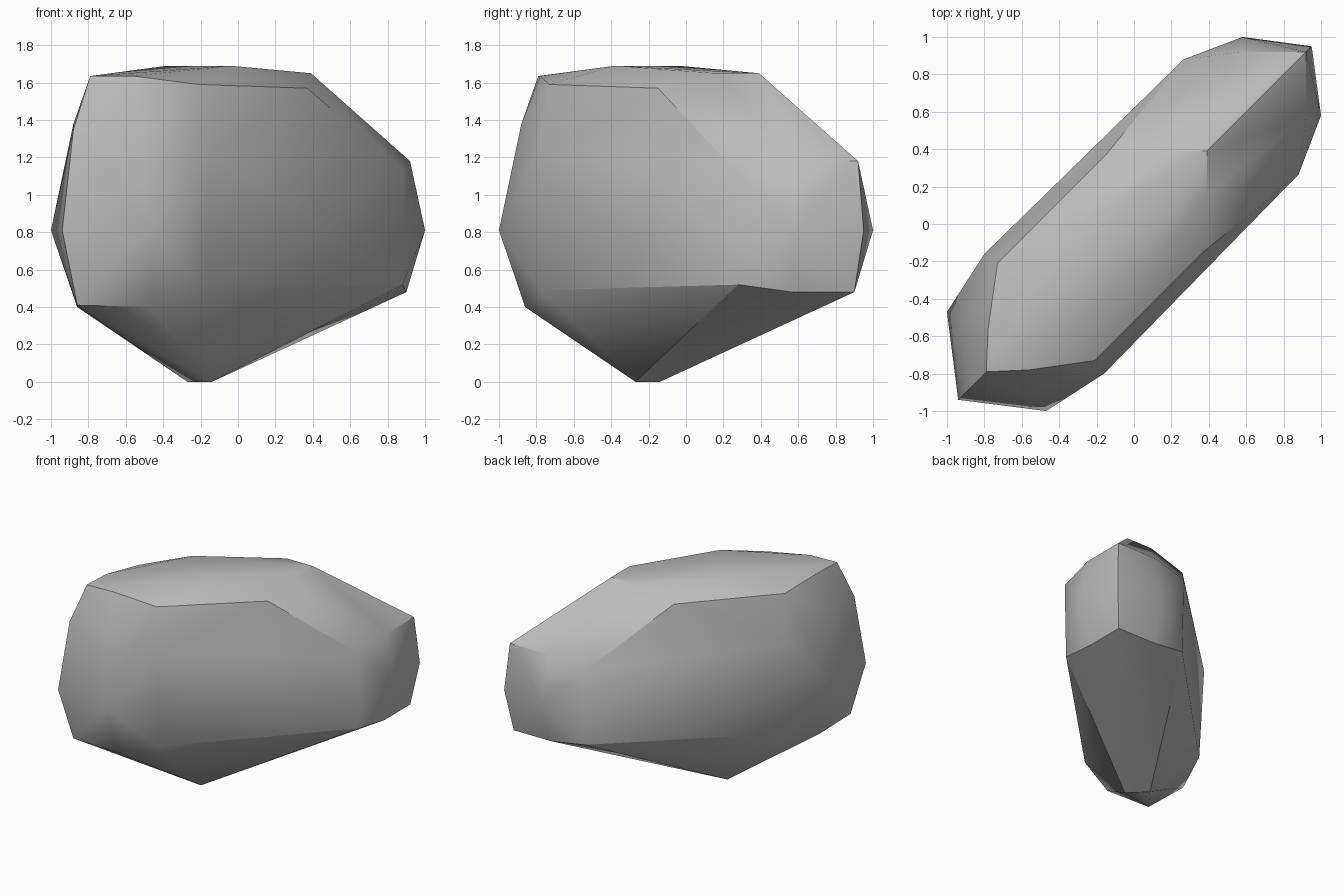
import bpy, bmesh, math

cube = bpy.data.objects.get("Cube")
if cube:
    bpy.data.objects.remove(cube, do_unlink=True)

# Stone colour
stone = bpy.data.materials.new("stone_grey")
stone.use_nodes = True
grey = (0.5, 0.5, 0.5, 1.0)
stone.diffuse_color = grey
bsdf = stone.node_tree.nodes["Principled BSDF"]
bsdf.inputs["Base Color"].default_value = grey
bsdf.inputs["Roughness"].default_value = 0.8

# Ridge corners lying on the diagonal plane x = y: (distance, height)
ridge = [(-0.79, 1.635), (-0.88, 1.35), (-0.94, 0.81), (-0.86, 0.41),
         (0.39, 1.65), (0.92, 1.18), (0.95, 0.81), (0.90, 0.48)]

# Corners of one broad side, mirrored across the diagonal plane
side = [
    # top facet
    (0.39, 0.16, 1.65), (-0.04, -0.38, 1.69), (-0.56, -0.78, 1.635),
    # upper bevel
    (-0.21, -0.73, 1.59), (0.37, -0.15, 1.57), (0.92, 0.57, 1.18),
    # broad flank
    (-0.52, -0.88, 1.38), (-0.16, -0.80, 1.22), (0.88, 0.265, 1.13),
    (-0.47, -1.00, 0.81), (1.00, 0.58, 0.81),
    # lower rim
    (-0.47, -0.86, 0.40), (-0.18, -0.77, 0.49), (0.88, 0.28, 0.52),
    (0.90, 0.57, 0.48),
    # foot
    (-0.14, -0.27, 0.0),
]

points = [(d, d, z) for d, z in ridge]
points += side + [(y, x, z) for x, y, z in side]

# Wrap the corners in a convex faceted skin
bm = bmesh.new()
for p in points:
    bm.verts.new(p)
bmesh.ops.convex_hull(bm, input=list(bm.verts))
loose = [v for v in bm.verts if not v.link_faces]
bmesh.ops.delete(bm, geom=loose, context="VERTS")
bmesh.ops.recalc_face_normals(bm, faces=list(bm.faces))
mesh = bpy.data.meshes.new("rock")
bm.to_mesh(mesh)
bm.free()
mesh.materials.append(stone)

rock = bpy.data.objects.new("rock", mesh)
bpy.context.collection.objects.link(rock)

# Soft shading with crisp main ridges
for ob in bpy.context.selected_objects:
    ob.select_set(False)
bpy.context.view_layer.objects.active = rock
rock.select_set(True)
bpy.ops.object.shade_smooth_by_angle(angle=math.radians(30))
